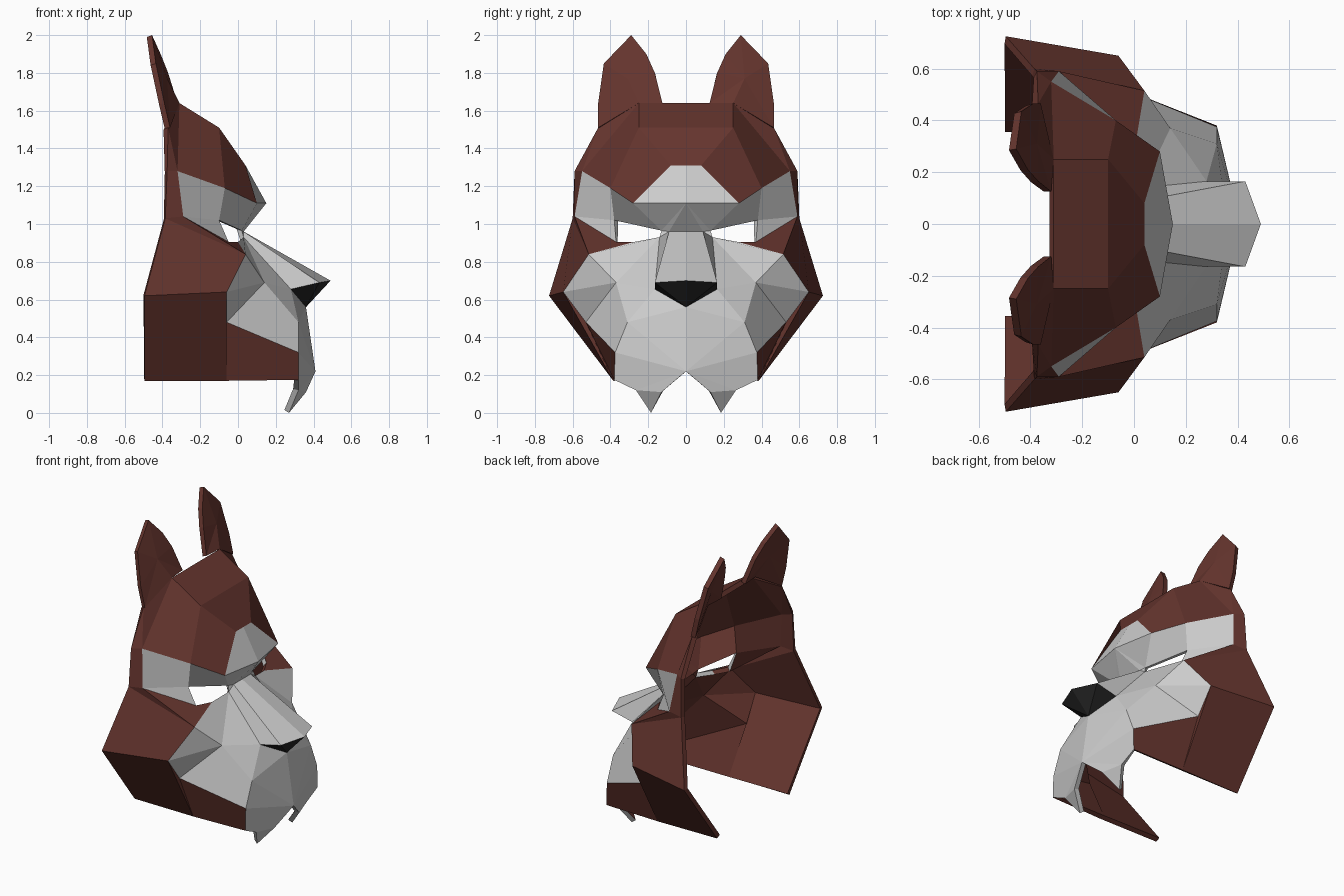
import bpy, bmesh
from mathutils import Vector

if "Cube" in bpy.data.objects:
    bpy.data.objects.remove(bpy.data.objects["Cube"])


def material(name, rgb):
    m = bpy.data.materials.new(name)
    m.diffuse_color = (*rgb, 1)
    m.use_nodes = True
    m.node_tree.nodes["Principled BSDF"].inputs["Base Color"].default_value = m.diffuse_color
    return m


black = material("black", (0.02, 0.02, 0.02))
grey = material("grey", (0.8, 0.8, 0.8))
brown = material("brown", (0.13, 0.035, 0.027))
BLACK, GREY, BROWN = 0, 1, 2


def half_shell(name, points, faces, inside, thickness):
    """Build the +y half from named corners, mirror it and give it thickness."""
    bm = bmesh.new()
    v = {k: bm.verts.new(p) for k, p in points.items()}
    for mat, groups in faces.items():
        for group in groups.split(","):
            bm.faces.new([v[k] for k in group.split()]).material_index = mat
    bmesh.ops.recalc_face_normals(bm, faces=bm.faces)
    bm.normal_update()
    c = Vector(inside)
    if sum(f.normal.dot(f.calc_center_median() - c) * f.calc_area() for f in bm.faces) < 0:
        bmesh.ops.reverse_faces(bm, faces=bm.faces)
    bmesh.ops.triangulate(bm, faces=[f for f in bm.faces if len(f.verts) > 4])
    me = bpy.data.meshes.new(name)
    bm.to_mesh(me)
    bm.free()
    for m in (black, grey, brown, brown, brown):
        me.materials.append(m)
    ob = bpy.data.objects.new(name, me)
    bpy.context.collection.objects.link(ob)
    mir = ob.modifiers.new("mirror", "MIRROR")
    mir.use_axis = (False, True, False)
    sol = ob.modifiers.new("thickness", "SOLIDIFY")
    sol.thickness, sol.offset = thickness, -1
    sol.material_offset = 2  # inner side is brown everywhere
    return ob


# Mask face: forehead, brow, eye rim, nose, muzzle, cheeks
upper = dict(
    t0=(-.31, 0, 1.64), t1=(-.31, .25, 1.64), d0=(-.1, 0, 1.51), d1=(-.1, .25, 1.51),
    l0=(.04, 0, 1.31), l1=(.04, .08, 1.31), j0=(.15, 0, 1.11), j1=(.10, .28, 1.11),
    h=(-.07, .40, 1.19), f=(-.32, .55, 1.28), e=(-.29, .59, 1.04),
    r1=(-.37, .465, 1.51), r2=(-.375, .59, 1.28), r3=(-.385, .6, 1.03),
    i1=(.02, .13, .965), i2=(.03, .14, .93), il=(0, .275, .905),
    ol=(-.05, .37, .905), eo=(-.10, .38, 1.02))
lower = dict(
    b0=(.03, 0, .96), b1=(.03, .09, .96), n0=(.49, 0, .70), n1=(.43, .165, .69),
    k=(.28, .165, .655), c0=(.36, 0, .56),
    a=(.04, .515, .84), p=(.14, .37, .69), c1=(-.06, .65, .64), g=(-.06, .53, .48),
    q=(.32, .31, .48), r=(.32, .375, .32), s=(.32, .38, .175), s2=(-.06, .385, .17),
    sc=(-.495, .38, .17), tc=(-.495, .725, .62),
    x=(.41, 0, .22), u=(.32, .265, .12), v=(.27, .185, 0), w=(.36, .13, .11))
half_shell("mask_face", {**upper, **lower}, {
    BROWN: "t0 d0 d1 t1,d0 l0 l1 d1,d1 l1 j1 h,t1 d1 h f,t1 f r1,r1 f r2,r2 f e r3,"
           "e eo ol,ol il a e,r3 e a,r3 a c1 tc,tc c1 s2 sc,c1 g s2,g r s s2".replace("e eo ol,", ""),
    GREY: "l0 j0 j1 l1,j0 b0 b1 i1 j1,j1 i1 eo h,h eo e f,eo ol e,"
          "b0 n0 n1 b1,b1 i2 i1,b1 n1 k i2,i2 p a il,i2 k p,"
          "a p c1,c1 p g,g p q r,p k q,k c0 q,c0 x q,q x r,x u s r,x w u,u w v",
    BLACK: "n0 c0 n1,n1 c0 k"}, (-.4, 0, .8), .03)

# Ears: outline fanned around a raised middle
ear = dict(
    a=(-.36, .465, 1.51), b=(-.39, .465, 1.64), c=(-.435, .435, 1.85), d=(-.455, .29, 2.0),
    e=(-.41, .21, 1.9), f=(-.37, .165, 1.8), g=(-.32, .125, 1.64), h=(-.31, .25, 1.64),
    m=(-.375, .31, 1.77))
ring = "abcdefgh"
half_shell("ears", ear, {
    BROWN: ",".join(f"m {ring[i]} {ring[(i + 1) % 8]}" for i in range(8))}, (-1, .3, 1.7), .03)
